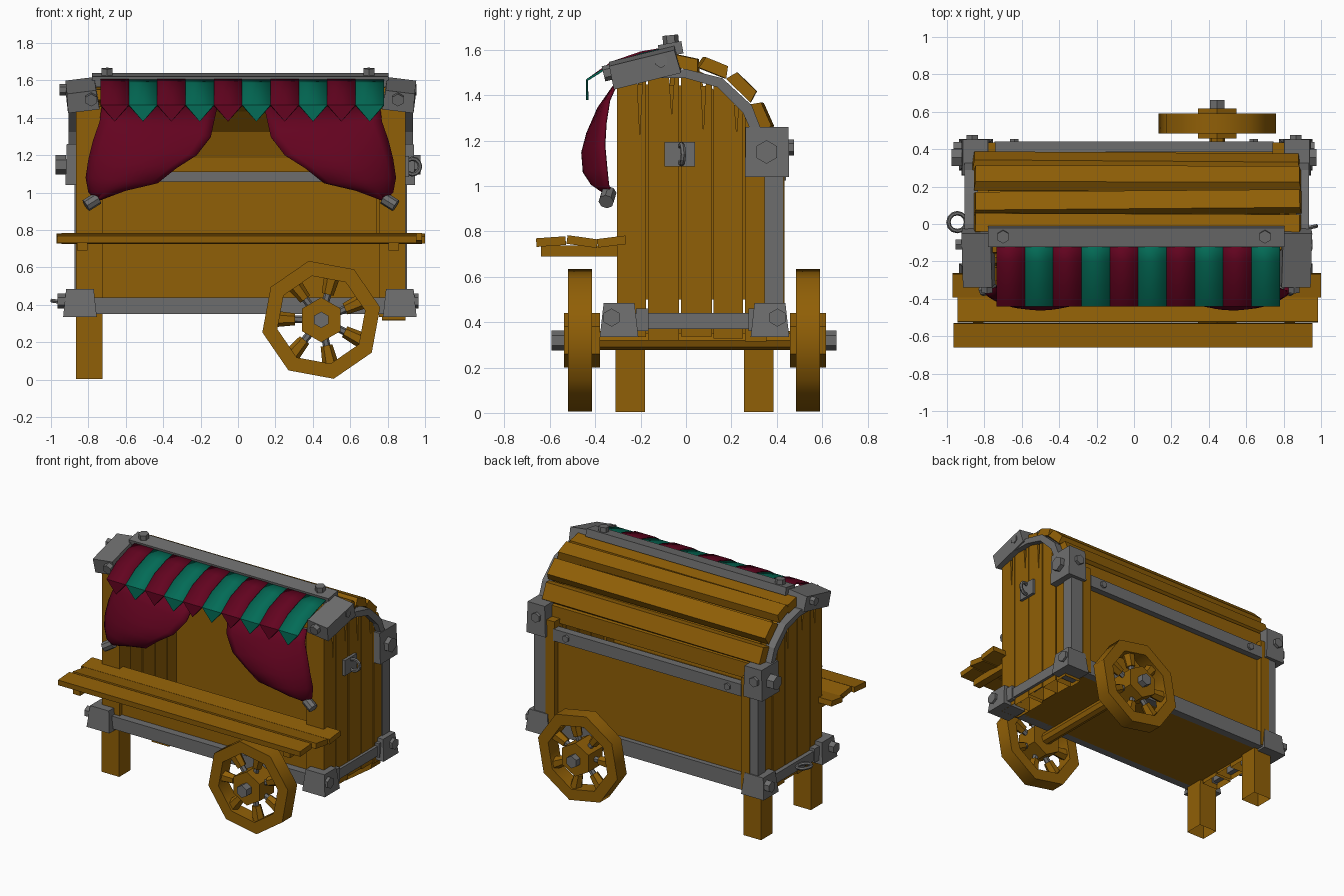
import bpy, bmesh, math, random
from mathutils import Matrix, Vector

random.seed(4)
cube = bpy.data.objects.get("Cube")
if cube:
    bpy.data.objects.remove(cube, do_unlink=True)


def material(name, rgb):
    m = bpy.data.materials.new(name)
    m.use_nodes = True
    m.diffuse_color = (*rgb, 1)
    m.node_tree.nodes["Principled BSDF"].inputs["Base Color"].default_value = (*rgb, 1)
    return m


WOOD = material("wood", (0.28, 0.115, 0.002))
METAL = material("grey metal", (0.155, 0.155, 0.155))
RED = material("dark red cloth", (0.125, 0.001, 0.014))
GREEN = material("green cloth", (0.001, 0.15, 0.095))


def finish(bm, name, mats, matrix=Matrix(), hollow=False):
    bm.transform(matrix)
    bmesh.ops.recalc_face_normals(bm, faces=bm.faces)
    if hollow:
        down = [f for f in bm.faces if f.normal.z < -0.9]
        bmesh.ops.delete(bm, geom=down, context="FACES")
    me = bpy.data.meshes.new(name)
    bm.to_mesh(me)
    bm.free()
    for m in mats:
        me.materials.append(m)
    ob = bpy.data.objects.new(name, me)
    bpy.context.collection.objects.link(ob)
    return ob


def box(name, xs, ys, zs, mat, rot=(0, 0, 0), taper=(1, 1), hollow=False):
    """Box from ranges; taper scales the top in x and y."""
    bm = bmesh.new()
    bmesh.ops.create_cube(bm, size=1)
    for v in bm.verts:
        if v.co.z > 0:
            v.co.x *= taper[0]
            v.co.y *= taper[1]
    size = [r[1] - r[0] for r in (xs, ys, zs)]
    mid = Vector([(r[0] + r[1]) / 2 for r in (xs, ys, zs)])
    turn = Matrix.Identity(4)
    for a, axis in zip(rot, "XYZ"):
        turn = Matrix.Rotation(math.radians(a), 4, axis) @ turn
    return finish(bm, name, [mat], Matrix.Translation(mid) @ turn @ Matrix.Diagonal((*size, 1)), hollow)


def side(s, a, b, shift=0.0):
    """Range in x on the chosen side."""
    return sorted((s * a + shift, s * b + shift))


def prism(name, pts, xs, mat, hollow=False):
    """Outline in y, z pulled along x."""
    bm = bmesh.new()
    f = bm.faces.new([bm.verts.new((xs[0], y, z)) for y, z in pts])
    r = bmesh.ops.extrude_face_region(bm, geom=[f])
    for v in r["geom"]:
        if isinstance(v, bmesh.types.BMVert):
            v.co.x = xs[1]
    return finish(bm, name, [mat], hollow=hollow)


def rod(name, start, direction, length, r, mat, n=6, r2=None):
    bm = bmesh.new()
    bmesh.ops.create_cone(bm, cap_ends=True, segments=n, radius1=r,
                          radius2=r if r2 is None else r2, depth=length)
    d = Vector(direction).normalized()
    mid = Vector(start) + d * length / 2
    return finish(bm, name, [mat], Matrix.Translation(mid) @ d.to_track_quat("Z", "Y").to_matrix().to_4x4())


def ring(name, loc, major, minor, mat, rot):
    bpy.ops.mesh.primitive_torus_add(location=loc, rotation=rot, major_radius=major, minor_radius=minor,
                                     major_segments=12, minor_segments=6)
    ob = bpy.context.object
    ob.name = name
    ob.data.materials.append(mat)


# Side walls: hollow upright planks with split tops
planks = [(-0.305, -0.176, 1.46, 1.48), (-0.168, -0.03, 1.48, 1.49), (-0.022, 0.114, 1.49, 1.47),
          (0.122, 0.252, 1.46, 1.36), (0.26, 0.355, 1.34, 1.22)]
lining = [(-0.29, 0.5), (0.34, 0.5), (0.34, 1.2), (0.24, 1.34), (0.1, 1.44), (-0.29, 1.45)]
for s in (-1, 1):
    for i, (a, b, ta, tb) in enumerate(planks):
        m = a + (b - a) * random.uniform(0.6, 0.8)
        t = ta + (tb - ta) * 0.7
        cut = random.uniform(0.15, 0.27)
        foot = 0.31 + random.uniform(0, 0.03)
        pts = [(a, foot), (b, foot), (b, tb), (m + 0.012, t), (m, t - cut), (m - 0.012, t), (a, ta)]
        prism("wall_plank", pts, side(s, 0.74 if i == 0 else 0.755, 0.88, 0.015), WOOD, True)
    prism("wall_lining", lining, side(s, 0.775, 0.81), WOOD)
    box("back_post", side(s, 0.74, 0.81), (0.34, 0.435), (0.36, 1.16), WOOD)

# Legs under one end
for y in (-0.245, 0.32):
    box("leg", (-0.865, -0.725), (y - 0.065, y + 0.065), (0.005, 0.4), WOOD, hollow=True)

# Panels and floor
box("floor", (-0.745, 0.755), (-0.28, 0.38), (0.35, 0.38), WOOD)
box("front_panel", (-0.75, 0.77), (-0.28, -0.25), (0.37, 0.74), WOOD)
box("back_panel", (-0.77, 0.77), (0.36, 0.395), (0.37, 1.06), WOOD)

# Roof lining and planks following the arch: y, z, tilt, width
vault = [(-0.13, 1.515), (0.06, 1.505), (0.18, 1.45), (0.29, 1.34), (0.335, 1.2), (0.335, 1.125)]
prism("roof_lining", vault + [(y - 0.015, z - 0.015) for y, z in reversed(vault)], (-0.78, 0.78), WOOD)
roof = [(-0.09, 1.535, 6, 0.13), (0.0, 1.543, -12, 0.125), (0.12, 1.524, -22, 0.13),
        (0.25, 1.44, -44, 0.15), (0.335, 1.305, -66, 0.14), (0.352, 1.185, -88, 0.14)]
for y, z, tilt, w in roof:
    e = random.uniform(-0.012, 0.012)
    box("roof_plank", (-0.865 + e, 0.885 + e), (y - w / 2, y + w / 2), (z - 0.027, z + 0.027),
        WOOD, (tilt, random.uniform(-0.5, 0.5), random.uniform(-0.6, 0.6)), (0.99, 0.8))

# Metal arches at both ends
arch = [(-0.12, 1.51), (0.0, 1.515), (0.16, 1.475), (0.29, 1.355), (0.335, 1.24),
        (0.29, 1.235), (0.25, 1.325), (0.14, 1.435), (0.0, 1.475), (-0.12, 1.475)]
for s in (-1, 1):
    prism("end_arch", arch, side(s, 0.85, 0.92, 0.015), METAL)

# Metal frame: posts, brackets, rails and bolts
for s in (-1, 1):
    box("rear_corner_post", side(s, 0.79, 0.888, 0.015), (0.345, 0.43), (0.43, 1.08), METAL)
    box("rear_upper_bracket", side(s, 0.785, 0.935, 0.012), (0.26, 0.455), (1.04, 1.26), METAL, taper=(0.9, 0.97))
    rod("bracket_bolt", (s * 0.92, 0.355, 1.15), (s, 0, 0), 0.055, 0.052, METAL)
    rod("bracket_bolt", (s * 0.865, 0.44, 1.17), (0, 1, 0), 0.035, 0.035, METAL)
    for y, out in ((-0.295, -1), (0.37, 1)):
        box("lower_bracket", side(s, 0.765, 0.945, 0.01), (y - 0.085, y + 0.085), (0.335, 0.485), METAL, taper=(0.82, 0.8))
        rod("lower_bolt", (s * 0.91, y + out * 0.033, 0.42), (s, 0, 0), 0.055, 0.04, METAL)
    box("lower_side_rail", side(s, 0.84, 0.905, 0.01), (-0.24, 0.32), (0.37, 0.44), METAL)
    box("rail_sleeve", side(s, 0.83, 0.915, 0.01), (-0.22, -0.165), (0.36, 0.46), METAL)
    box("rail_sleeve", side(s, 0.83, 0.915, 0.01), (0.275, 0.31), (0.36, 0.46), METAL)
    box("top_bracket", side(s, 0.765, 0.935, 0.015), (-0.335, -0.03), (1.47, 1.575), METAL, (14, s * 7, 0), (0.92, 0.97))
    rod("top_bracket_bolt", (s * 0.92, -0.11, 1.55), (s, 0, 0), 0.035, 0.03, METAL)
    rod("top_bracket_front_bolt", (s * 0.82 + 0.035, -0.32, 1.505), (0, -1, -0.25), 0.045, 0.034, METAL)
    rod("top_beam_bolt", (s * 0.7, -0.065, 1.62), (0, -0.1, 1), 0.045, 0.035, METAL)
    rod("back_rail_bolt", (s * 0.64, 0.43, 1.07), (0, 1, 0), 0.025, 0.025, METAL)
box("lower_front_rail", (-0.8, 0.8), (-0.335, -0.265), (0.35, 0.44), METAL)
box("lower_back_rail", (-0.8, 0.8), (0.375, 0.43), (0.35, 0.46), METAL)
box("upper_back_rail", (-0.745, 0.745), (0.385, 0.44), (1.025, 1.11), METAL)
box("top_beam", (-0.78, 0.805), (-0.12, -0.015), (1.575, 1.63), METAL, (10, 0, 0))

# Handle plate on one end, tether ring on the other
box("handle_plate", (0.87, 0.915), (-0.095, 0.04), (1.085, 1.195), METAL)
ring("handle_ring", (0.932, -0.02, 1.14), 0.042, 0.012, METAL, (math.pi / 2, 0, 0.2))
ring("tether_ring", (-0.945, 0.01, 0.415), 0.048, 0.012, METAL, (0, 0.15, 0))

# Counter planks and supports
for xs, ys, tilt in (((-0.965, 0.955), (-0.66, -0.53), 4), ((-0.945, 0.985), (-0.525, -0.39), -8),
                     ((-0.97, 1.0), (-0.39, -0.265), 7)):
    box("counter_plank", xs, ys, (0.736, 0.774), WOOD, (tilt, 0, 0))
for s in (-1, 1):
    box("counter_support", side(s, 0.805, 0.86), (-0.64, -0.29), (0.69, 0.738), WOOD)

# Wheels: smooth tread, flat sides
C = Vector((0.445, 0, 0.32))
rod("axle", (C.x, -0.45, C.z), (0, 1, 0), 0.97, 0.042, WOOD, 8)
for y, out in ((-0.468, -1), (0.538, 1)):
    centre = Vector((C.x, y, C.z))
    bm = bmesh.new()
    loops = []
    for i in range(8):
        a = math.radians(12 + 45 * i)
        loops.append([bm.verts.new((r * math.cos(a), d, r * math.sin(a)))
                      for r, d in ((0.322, -0.053), (0.322, 0.053), (0.24, 0.053), (0.24, -0.053))])
    for i in range(8):
        p, q = loops[i], loops[(i + 1) % 8]
        for k in range(4):
            f = bm.faces.new((p[k], p[k - 1], q[k - 1], q[k]))
            f.smooth = k % 2 == 1
            for e in f.edges:
                e.smooth = e.verts[0] in p and e.verts[1] in p or e.verts[0] in q and e.verts[1] in q
    finish(bm, "wheel_rim", [WOOD], Matrix.Translation(centre))
    rod("wheel_hub", centre - Vector((0, 0.075 + out * 0.005, 0)), (0, 1, 0), 0.16, 0.12, WOOD)
    rod("hub_bolt", centre + Vector((0, out * 0.06, 0)), (0, out, 0), 0.065, 0.044, METAL)
    for i in range(7):
        a = math.radians(76) + math.tau * i / 7
        d = Vector((math.cos(a), 0, math.sin(a)))
        rod("spoke_pin", centre + d * 0.09, d, 0.07, 0.02, METAL)
        rod("spoke", centre + d * 0.14, d, 0.1, 0.032, WOOD, 6, 0.043)

# Striped awning with pointed hem, red stripes slightly raised
X0, X1, N = -0.735, 0.78, 10
slope = [(-0.09, 1.612), (-0.2, 1.585), (-0.33, 1.54), (-0.44, 1.47)]
bm = bmesh.new()
w = (X1 - X0) / N
for i in range(N):
    a, b = X0 + w * i, X0 + w * (i + 1)
    lift = 0.008 if i % 2 == 0 else 0
    rows = [[bm.verts.new((x, y, z + lift * (-0.4 < y < -0.1))) for x in (a, b)] for y, z in slope]
    faces = [bm.faces.new((p[0], q[0], q[1], p[1])) for p, q in zip(rows, rows[1:])]
    for f in faces:
        f.smooth = True
    tip = bm.verts.new(((a + b) / 2, -0.44, 1.38))
    faces.append(bm.faces.new((rows[-1][0], tip, rows[-1][1])))
    bm.edges.get(rows[-1]).smooth = False
    for f in faces:
        f.material_index = i % 2
awning = finish(bm, "awning", [RED, GREEN])
awning.modifiers.new("thickness", "SOLIDIFY").thickness = 0.01

# Gathered curtains and their tie-backs: edges in x, z with depth at the edge and at the fullest fold
outer = [(0.73, 1.46), (0.74, 1.38), (0.775, 1.28), (0.8, 1.18), (0.815, 1.08), (0.8, 1.0), (0.765, 0.965)]
inner = [(0.11, 1.46), (0.145, 1.3), (0.22, 1.2), (0.33, 1.13), (0.43, 1.05), (0.6, 1.01), (0.76, 0.95)]
edge_y = [-0.31, -0.345, -0.36, -0.365, -0.355, -0.345, -0.33]
fold_y = [-0.31, -0.395, -0.44, -0.462, -0.455, -0.42, -0.345]
COLS = 12
for s in (-1, 1):
    shift = 0.015 + s * 0.015
    bm = bmesh.new()
    grid = []
    for o, n, ye, yf in zip(outer, inner, edge_y, fold_y):
        row = []
        for i in range(COLS + 1):
            u = i / COLS
            y = ye + (yf - ye) * math.sin(math.pi * 0.78 * u) ** 0.7
            row.append(bm.verts.new((s * (o[0] + (n[0] - o[0]) * u) + shift, y, o[1] + (n[1] - o[1]) * u)))
        grid.append(row)
    for p, q in zip(grid, grid[1:]):
        for i in range(COLS):
            f = bm.faces.new((p[i], q[i], q[i + 1], p[i + 1]))
            f.smooth = True
    curtain = finish(bm, "curtain", [RED])
    curtain.modifiers.new("thickness", "SOLIDIFY").thickness = 0.012
    rod("curtain_tie", (s * 0.75 + shift, -0.34, 0.97), (s * 0.8, -0.15, -0.5), 0.075, 0.034, METAL, 8)
